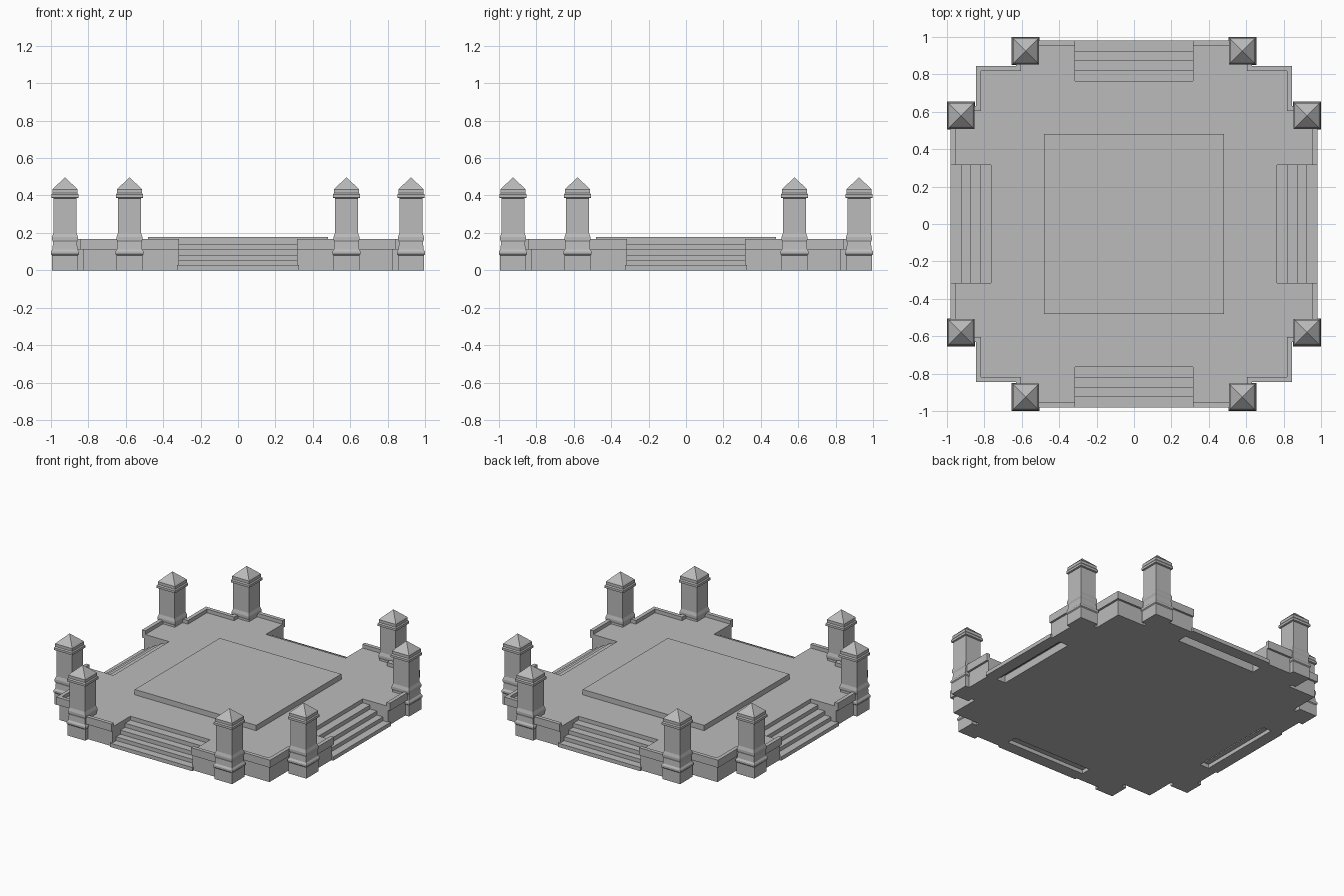
import bpy, bmesh, math
from mathutils import Matrix

cube = bpy.data.objects.get("Cube")
if cube:
    bpy.data.objects.remove(cube)

stone = bpy.data.materials.new("grey stone")
stone.use_nodes = True
GREY = (0.5, 0.5, 0.5, 1)
stone.diffuse_color = GREY
stone.node_tree.nodes["Principled BSDF"].inputs["Base Color"].default_value = GREY


def finish(name, bm):
    bmesh.ops.recalc_face_normals(bm, faces=bm.faces)
    mesh = bpy.data.meshes.new(name)
    bm.to_mesh(mesh)
    bm.free()
    mesh.materials.append(stone)
    obj = bpy.data.objects.new(name, mesh)
    bpy.context.collection.objects.link(obj)
    return obj


def prism(name, outline, z0, z1):
    bm = bmesh.new()
    face = bm.faces.new([bm.verts.new((x, y, z0)) for x, y in outline])
    out = bmesh.ops.extrude_face_region(bm, geom=[face])
    for v in out["geom"]:
        if isinstance(v, bmesh.types.BMVert):
            v.co.z = z1
    return finish(name, bm)


def box(name, x0, x1, y0, y1, z0, z1):
    return prism(name, [(x0, y0), (x1, y0), (x1, y1), (x0, y1)], z0, z1)


def turn(points, k):
    for _ in range(k):
        points = [(y, -x) for x, y in points]
    return points


# Stepped corner path from one stair opening to the next, pulled in by d
STAIR, EDGE, ARM, CORNER = 0.315, 0.98, 0.63, 0.845


def corner_path(d):
    e, a, c = EDGE - d, ARM - d, CORNER - d
    return [(STAIR, e), (a, e), (a, c), (c, c), (c, a), (e, a), (e, STAIR)]


# Platform body with a notch for each stair
FLOOR, NOTCH = 0.14, 0.765
quarter = [(STAIR, NOTCH)] + corner_path(0.015) + [(NOTCH, STAIR)]
outline = [p for k in range(4) for p in turn(quarter, k)]
prism("platform", outline, 0, FLOOR)
box("central_slab", -0.48, 0.48, -0.48, 0.48, FLOOR, 0.178)

# Low coping wall around each corner
ring = corner_path(0) + corner_path(0.027)[::-1]
for k in range(4):
    prism(f"coping_{k + 1}", turn(ring, k), 0.112, 0.166)

# Stairs: half width, inner y, outer y, bottom, top (hollow underneath)
steps = [
    (0.325, 0.895, EDGE, 0, 0.027),
    (STAIR, 0.86, 0.925, 0.027, 0.054),
    (STAIR, 0.80, 0.877, 0.054, 0.083),
    (STAIR, NOTCH, 0.824, 0, 0.112),
]
for k in range(4):
    for n, (w, y0, y1, z0, z1) in enumerate(steps):
        rect = [(-w, y0), (w, y0), (w, y1), (-w, y1)]
        prism(f"stair_{k + 1}_step_{n + 1}", turn(rect, k), z0, z1)

# Square pillar from a moulded profile: half width, height
profile = [
    (0.07, 0), (0.07, 0.08), (0.075, 0.086), (0.075, 0.1), (0.067, 0.112),
    (0.064, 0.15), (0.069, 0.163), (0.069, 0.178), (0.062, 0.2),
    (0.062, 0.385), (0.073, 0.388), (0.073, 0.404), (0.067, 0.412),
    (0.067, 0.432), (0.06, 0.44),
]


def pillar(name, x, y):
    bm = bmesh.new()
    rings = [[bm.verts.new((x + sx * w, y + sy * w, z))
              for sx, sy in ((-1, -1), (1, -1), (1, 1), (-1, 1))]
             for w, z in profile]
    bm.faces.new(rings[0])
    tip = bm.verts.new((x, y, 0.497))
    for i in range(4):
        j = (i + 1) % 4
        for low, high in zip(rings, rings[1:]):
            bm.faces.new((low[i], low[j], high[j], high[i]))
        bm.faces.new((rings[-1][i], rings[-1][j], tip))
    finish(name, bm)


for k in range(4):
    for side in (-1, 1):
        x, y = turn([(side * 0.58, 0.925)], k)[0]
        pillar(f"pillar_{k + 1}_{'a' if side < 0 else 'b'}", x, y)
